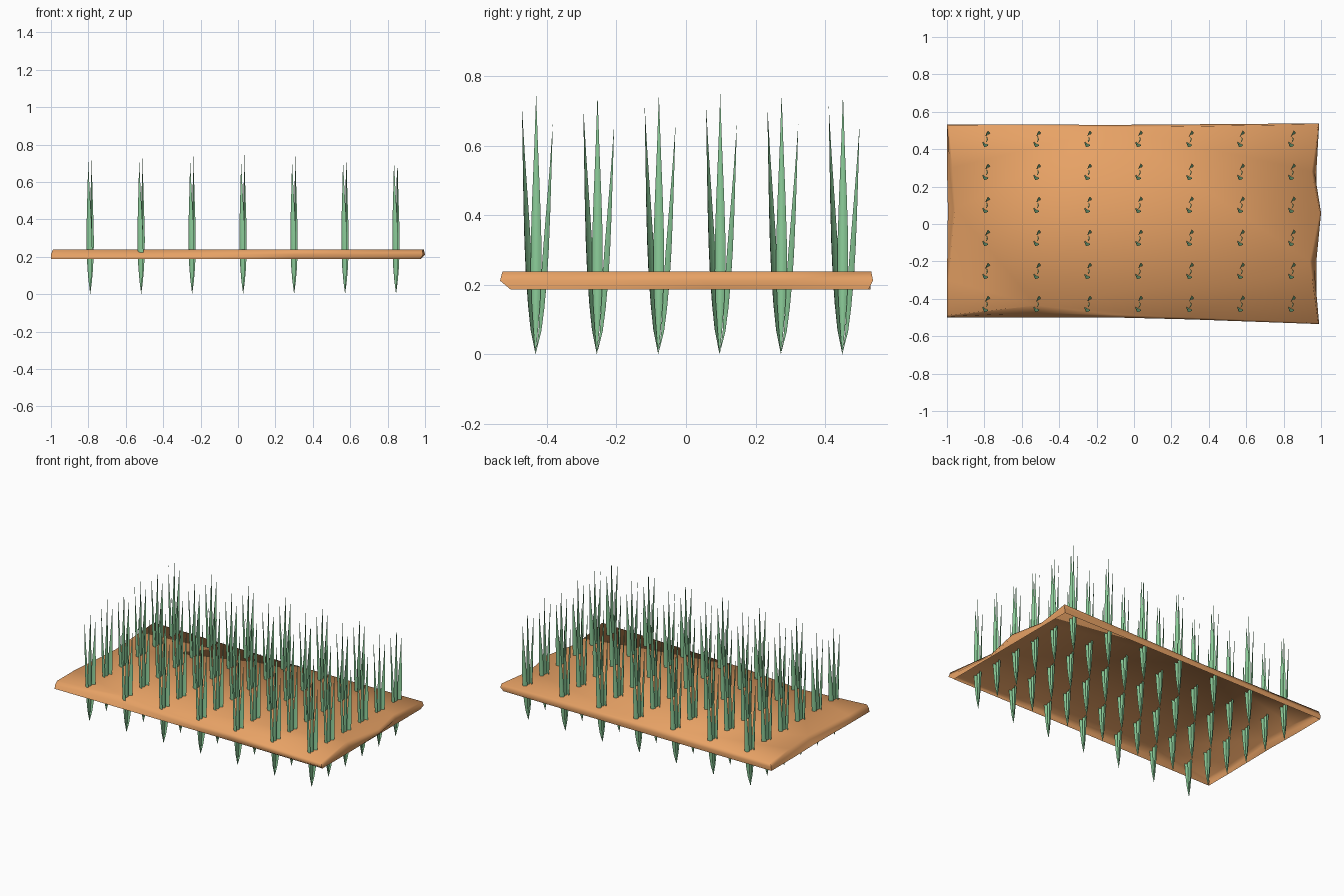
import bpy, bmesh, math

if "Cube" in bpy.data.objects:
    bpy.data.objects.remove(bpy.data.objects["Cube"])


def material(name, rgb):
    m = bpy.data.materials.new(name)
    m.diffuse_color = (*rgb, 1)
    m.use_nodes = True
    m.node_tree.nodes["Principled BSDF"].inputs["Base Color"].default_value = m.diffuse_color
    return m


def finish(bm, name, mat, angle):
    me = bpy.data.meshes.new(name)
    bm.to_mesh(me)
    bm.free()
    ob = bpy.data.objects.new(name, me)
    bpy.context.collection.objects.link(ob)
    me.materials.append(mat)
    bpy.ops.object.select_all(action='DESELECT')
    ob.select_set(True)
    bpy.context.view_layer.objects.active = ob
    bpy.ops.object.shade_smooth_by_angle(angle=math.radians(angle))
    return ob


def bridge(bm, a, b):
    n = len(a)
    for i in range(n):
        j = (i + 1) % n
        bm.faces.new((a[i], a[j], b[j], b[i]))


soil_mat = material("soil", (0.80, 0.36, 0.13))
grass_mat = material("grass", (0.27, 0.63, 0.33))

# Soil slab: shell open underneath, uneven outlines at bottom, middle and top
bottom = [(-1, -.5), (-.52, -.5), (-.1, -.5), (.3, -.5), (.975, -.505),
          (.975, -.2), (.975, .06), (.975, .28), (.975, .525), (-.1, .53),
          (-1, .53), (-1, .3), (-.995, .08), (-1, -.3)]
middle = [(-1, -.495), (-.52, -.475), (-.1, -.5), (.3, -.51), (.99, -.535),
          (.96, -.2), (1, .06), (.965, .28), (.99, .538), (-.1, .53),
          (-1, .533), (-.985, .3), (-.965, .08), (-1, -.3)]
top = [(-.99, -.487), (-.52, -.435), (-.1, -.485), (.3, -.5), (.985, -.528),
       (.94, -.2), (.993, .06), (.95, .28), (.985, .533), (-.1, .515),
       (-.99, .528), (-.972, .3), (-.957, .08), (-.99, -.3)]
bm = bmesh.new()
rings = [[bm.verts.new((x, y, z)) for x, y in pts]
         for pts, z in ((bottom, .187), (middle, .212), (top, .238))]
bridge(bm, rings[0], rings[1])
bridge(bm, rings[1], rings[2])
bm.faces.new(rings[2])
finish(bm, "soil_slab", soil_mat, 75)

# Grass blade: thin curved leaf swept along a leaning curve
PROFILE = [(.1, .45), (.2, .78), (.32, .98), (.45, .95), (.6, .72), (.8, .33)]
SECTION = [(.5, .1), (.25, -.08), (0, -.15), (-.25, -.08), (-.5, .1),
           (-.22, .07), (0, .02), (.22, .07)]


def blade(bm, x, y, lean_x, lean_y, height, width, turn):
    root = bm.verts.new((x, y, 0))
    tip = bm.verts.new((x + lean_x, y + lean_y, height))
    ca, sa = math.cos(turn), math.sin(turn)
    rings = []
    for t, s in PROFILE:
        k = t ** 0.55
        ring = []
        for u, v in SECTION:
            u, v = u * width * s, v * width * s
            ring.append(bm.verts.new((x + lean_x * k + u * ca - v * sa,
                                      y + lean_y * k + u * sa + v * ca,
                                      height * t)))
        rings.append(ring[::-1])
    for a, b in zip(rings, rings[1:]):
        bridge(bm, a, b)
    n = len(SECTION)
    for i in range(n):
        j = (i + 1) % n
        bm.faces.new((root, rings[0][j], rings[0][i]))
        bm.faces.new((tip, rings[-1][i], rings[-1][j]))


# Grass clumps: three blades each, planted in a 7 by 6 grid
BLADES = [(.006, .002, .75, .032, math.radians(80)),
          (-.011, -.039, .715, .036, math.radians(-30)),
          (.009, .05, .665, .030, math.radians(215))]
for row in range(6):
    bm = bmesh.new()
    for col in range(7):
        for b in BLADES:
            blade(bm, -.79 + col * .2725, -.433 + row * .1765, *b)
    bmesh.ops.recalc_face_normals(bm, faces=bm.faces)
    finish(bm, f"grass_row_{row + 1}", grass_mat, 85)
